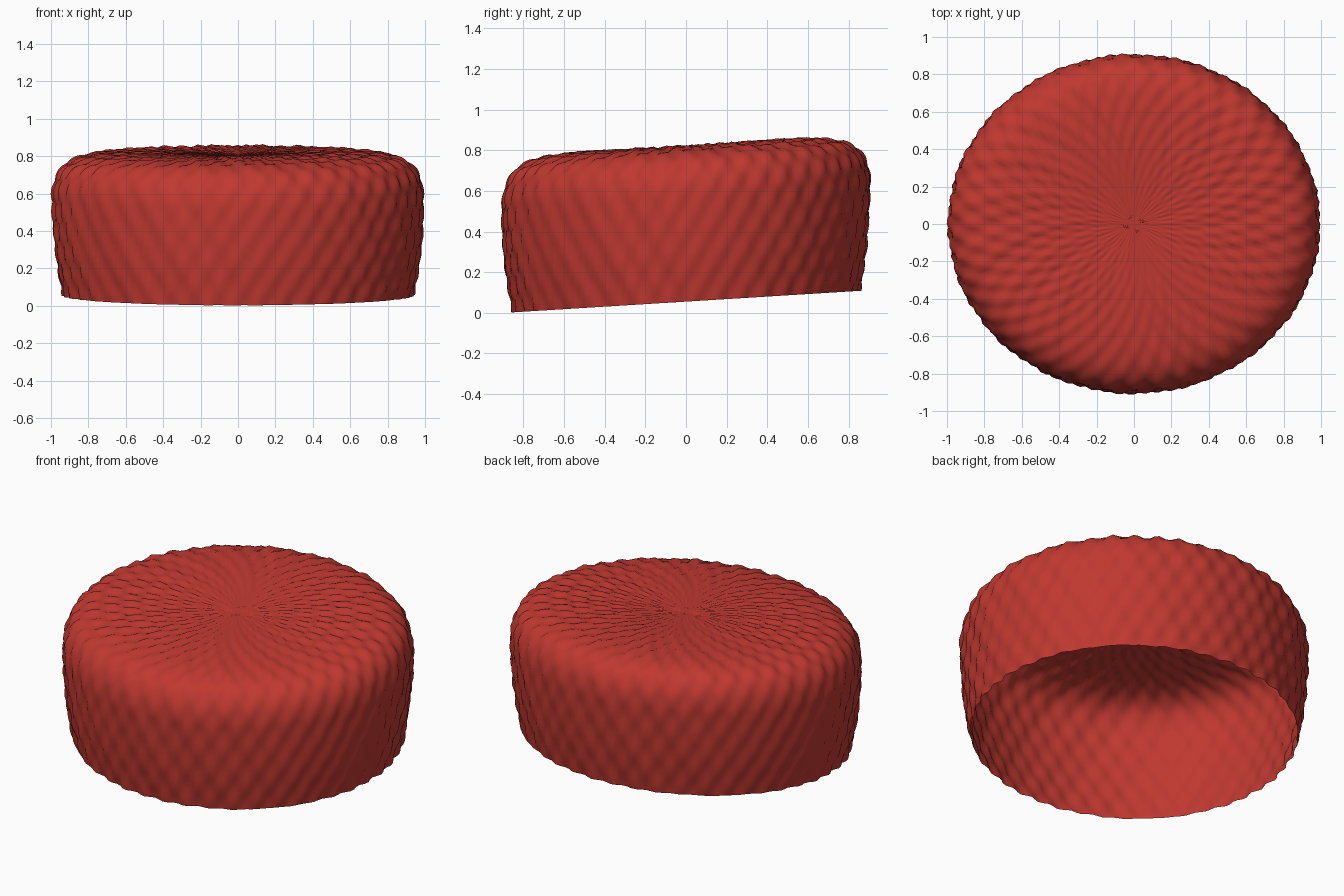
import bpy, bmesh, math

if "Cube" in bpy.data.objects:
    bpy.data.objects.remove(bpy.data.objects["Cube"])

SEG = 192
# profile: (radius fraction, height above the tilted rim)
CTRL = [(0.935, 0.0), (0.953, 0.1), (0.972, 0.22), (0.985, 0.36), (0.99, 0.48),
        (0.988, 0.56), (0.968, 0.635), (0.925, 0.695), (0.85, 0.735), (0.74, 0.755),
        (0.58, 0.763), (0.40, 0.763), (0.20, 0.757), (0.04, 0.752)]


def catmull(p, n):
    """Smooth the profile through its control points."""
    out = []
    for i in range(len(p) - 1):
        a, b, c, d = p[max(i - 1, 0)], p[i], p[i + 1], p[min(i + 2, len(p) - 1)]
        for k in range(n):
            t = k / n
            out.append(tuple(0.5 * (2 * b[j] + (c[j] - a[j]) * t
                       + (2 * a[j] - 5 * b[j] + 4 * c[j] - d[j]) * t * t
                       + (3 * b[j] - a[j] - 3 * c[j] + d[j]) * t ** 3) for j in (0, 1)))
    return out + [p[-1]]


def ripple(t, s):
    """Crossing diagonal folds, giving a soft quilted surface."""
    return (math.sin(42 * t + 26 * s) + math.sin(46 * t - 30 * s)
            + 0.5 * math.sin(17 * t + 9 * s)) * 0.0055


def place(x, y, z):
    """Tilt the cap up towards the back."""
    return (x, y, z + 0.055 + 0.062 * y)


bm = bmesh.new()
prof = catmull(CTRL, 4)
rings, s = [], 0.0
for i, (r, h) in enumerate(prof):
    p, q = prof[max(i - 1, 0)], prof[min(i + 1, len(prof) - 1)]
    dr, dh = q[0] - p[0], q[1] - p[1]
    l = math.hypot(dr, dh)
    nr, nh = dh / l, -dr / l                 # outward normal of the profile
    if i:
        s += math.dist(prof[i - 1], (r, h))
    ring = []
    for k in range(SEG):
        t = 2 * math.pi * k / SEG
        d = ripple(t, s) * min(1, r / 0.6)   # folds fade at the crown centre
        rr = r + d * nr
        z = h + (d * nh if i else 0)
        ring.append(bm.verts.new(place(rr * math.cos(t), 0.912 * rr * math.sin(t), z)))
    rings.append(ring)
for a, b in zip(rings, rings[1:]):
    for k in range(SEG):
        n = (k + 1) % SEG
        bm.faces.new((a[k], a[n], b[n], b[k]))
# closed crown centre, open underside
tip = bm.verts.new(place(0, 0, 0.752))
for k in range(SEG):
    bm.faces.new((rings[-1][k], rings[-1][(k + 1) % SEG], tip))
for f in bm.faces:
    f.smooth = True

me = bpy.data.meshes.new("cap_shell")
bm.to_mesh(me)
bm.free()
ob = bpy.data.objects.new("cap_shell", me)
bpy.context.collection.objects.link(ob)
mat = bpy.data.materials.new("red_cloth")
mat.diffuse_color = (0.52, 0.04, 0.03, 1)
mat.use_nodes = True
mat.node_tree.nodes["Principled BSDF"].inputs["Base Color"].default_value = mat.diffuse_color
me.materials.append(mat)
